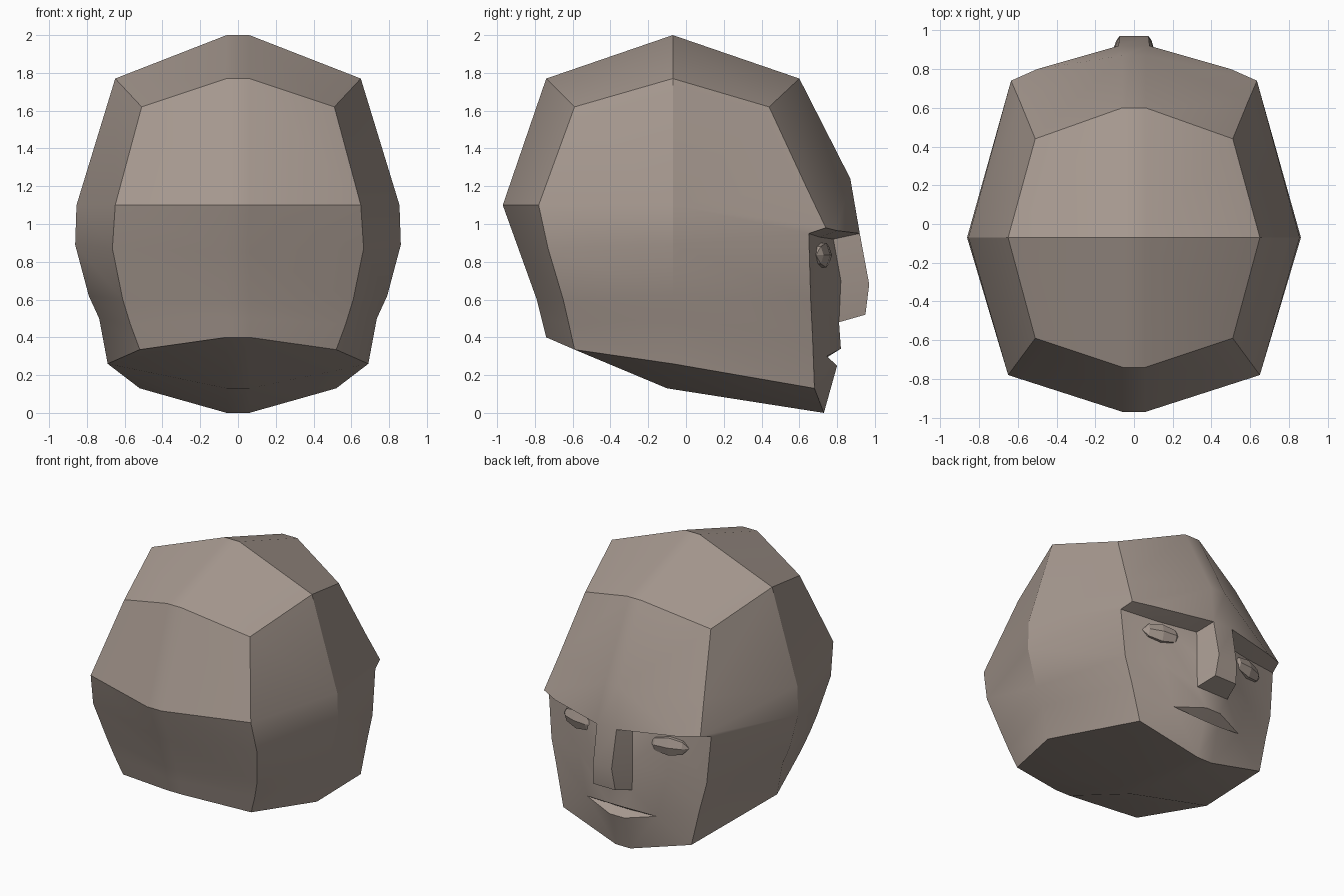
import bpy, bmesh, math
from mathutils import Matrix, Vector

if "Cube" in bpy.data.objects:
    bpy.data.objects.remove(bpy.data.objects["Cube"])

clay = bpy.data.materials.new("warm_grey_clay")
clay.diffuse_color = (0.38, 0.315, 0.275, 1)
clay.use_nodes = True
clay.node_tree.nodes["Principled BSDF"].inputs["Base Color"].default_value = clay.diffuse_color

bm = bmesh.new()
cache = {}


def vert(p):
    if p not in cache:
        cache[p] = bm.verts.new(p)
    return cache[p]


def flip(p):
    return (-p[0], p[1], p[2])


def face(*pts):
    """One face on the right and its mirror on the left."""
    bm.faces.new([vert(p) for p in pts])
    bm.faces.new([vert(flip(p)) for p in reversed(pts)])


def strip(*pts):
    """Band across the centre line joining points to their mirrors."""
    for a, b in zip(pts, pts[1:]):
        bm.faces.new([vert(p) for p in (a, b, flip(b), flip(a))])


# Columns running down the skull: back, rear corner, side, front corner
back = [(.06, -.74, 1.77), (.06, -.97, 1.1), (.06, -.88, .85),
        (.06, -.79, .6), (.06, -.765, .5), (.06, -.74, .4)]
rear = [(.51, -.59, 1.62), (.65, -.78, 1.1), (.665, -.73, .87),
        (.61, -.65, .6), (.57, -.62, .47), (.52, -.59, .335)]
side = [(.65, -.07, 1.77), (.855, -.07, 1.1), (.862, -.07, .89),
        (.79, -.07, .62), (.735, -.07, .5), (.69, -.07, .26)]
edge = [(.51, .44, 1.62), (.635, .74, .98), (.66, .65, .95),
        (.63, .66, .6), (.58, .67, .4), (.52, .68, .13)]
temple = (.59, .635, 1.2)
for i in range(5):
    face(back[i], back[i + 1], rear[i + 1], rear[i])
    face(rear[i], rear[i + 1], side[i + 1], side[i])
    mid = [temple] if i == 0 else []
    face(side[i], side[i + 1], edge[i + 1], *mid, edge[i])

# Crown and forehead
crown, hair, front = (.06, -.07, 2.0), (.06, .6, 1.77), (.06, .87, 1.24)
brow, bridge = (.5, .8, .965), (.08, .92, .95)
face(crown, back[0], rear[0], side[0])
face(crown, side[0], edge[0], hair)
face(hair, edge[0], temple, front)
face(front, temple, edge[1], brow)
face(front, brow, bridge)

# Brow underside and eye sockets
socket, root = (.38, .71, .93), (.11, .78, .92)
face(edge[1], edge[2], socket, brow)
face(brow, socket, root, bridge)

# Nose
tip_top, tip_low = (.075, .97, .68), (.09, .95, .52)
nostril, base = (.14, .82, .7), (.13, .81, .48)
face(bridge, root, nostril, tip_top)
face(tip_top, nostril, base, tip_low)

# Cheeks, mouth and chin
cheek, corner = (.36, .73, .6), (.28, .745, .3)
upper, inner, lower = (.06, .82, .34), (.06, .74, .29), (.06, .80, .25)
chin = (.06, .73, 0)
face(edge[2], edge[3], cheek, socket)
face(socket, cheek, base, nostril)
face(socket, nostril, root)
face(edge[3], edge[4], corner, cheek)
face(cheek, corner, upper, base)
face(upper, corner, inner)
face(inner, corner, lower)
face(lower, corner, chin)
face(edge[4], edge[5], corner)
face(corner, edge[5], chin)

# Jaw underside
under = (.06, -.1, .13)
face(under, side[5], rear[5], back[5])
face(under, chin, edge[5], side[5])

# Centre band all the way round
strip(*back, under, chin, lower, inner, upper, base, tip_low, tip_top,
      bridge, front, hair, crown, back[0])

bmesh.ops.recalc_face_normals(bm, faces=bm.faces)
mesh = bpy.data.meshes.new("head")
bm.to_mesh(mesh)
bm.free()
mesh.materials.append(clay)
head = bpy.data.objects.new("head", mesh)
bpy.context.collection.objects.link(head)
bpy.context.view_layer.objects.active = head
head.select_set(True)
bpy.ops.object.shade_smooth_by_angle(angle=math.radians(30))

# Faceted almond eyes
for s, name in ((1, "right_eye"), (-1, "left_eye")):
    eb = bmesh.new()
    bmesh.ops.create_uvsphere(eb, u_segments=6, v_segments=4, radius=1)
    m = (Matrix.Translation(Vector((s * .37, .72, .835)))
         @ Matrix.Rotation(math.radians(-13 * s), 4, 'Z')
         @ Matrix.Diagonal((.14, .045, .075, 1))
         @ Matrix.Rotation(math.radians(90), 4, 'Y'))
    bmesh.ops.transform(eb, matrix=m, verts=eb.verts)
    em = bpy.data.meshes.new(name)
    eb.to_mesh(em)
    eb.free()
    em.materials.append(clay)
    bpy.context.collection.objects.link(bpy.data.objects.new(name, em))
